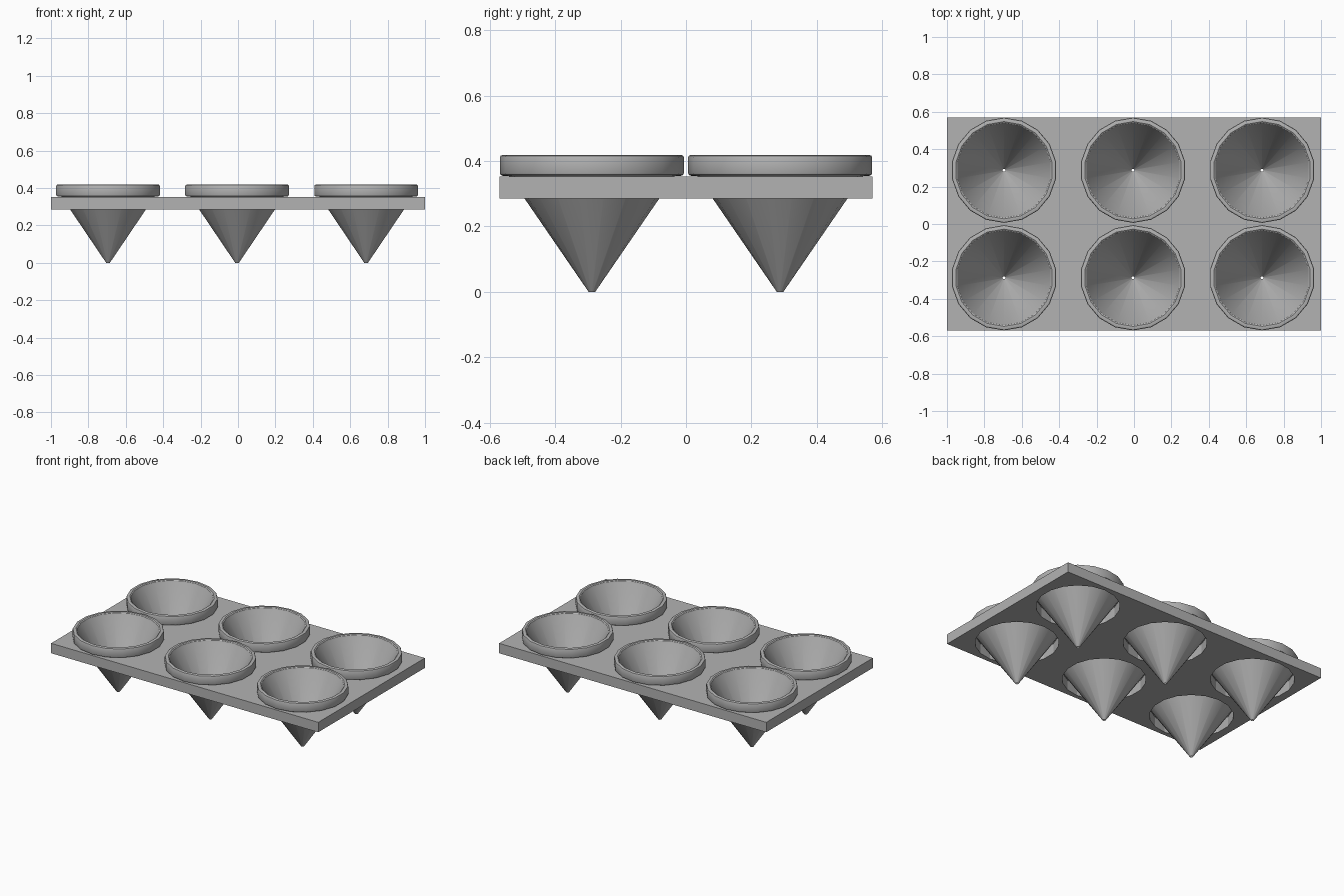
import bpy, bmesh
from math import sin, cos, pi

if "Cube" in bpy.data.objects:
    bpy.data.objects.remove(bpy.data.objects["Cube"])

SIDES = 18
CENTRES = [(x, y) for x in (-0.695, -0.005, 0.685) for y in (-0.2875, 0.2875)]

# Dark grey plastic
grey = bpy.data.materials.new("dark_grey")
grey.diffuse_color = (0.45, 0.45, 0.45, 1)
grey.use_nodes = True
grey.node_tree.nodes["Principled BSDF"].inputs["Base Color"].default_value = grey.diffuse_color


def link(name, bm):
    bmesh.ops.recalc_face_normals(bm, faces=bm.faces)
    mesh = bpy.data.meshes.new(name)
    bm.to_mesh(mesh)
    bm.free()
    mesh.materials.append(grey)
    ob = bpy.data.objects.new(name, mesh)
    bpy.context.collection.objects.link(ob)
    return ob


def lathe(bm, profile, cx=0, cy=0, caps=False):
    # Revolve (radius, z) points, with a vertex on the +y axis
    rings = []
    for r, z in profile:
        rings.append([bm.verts.new((cx + r * sin(2 * pi * i / SIDES),
                                    cy + r * cos(2 * pi * i / SIDES), z))
                      for i in range(SIDES)])
    for a, b in zip(rings, rings[1:]):
        for i in range(SIDES):
            j = (i + 1) % SIDES
            bm.faces.new((a[i], a[j], b[j], b[i]))
    if caps:
        bm.faces.new(rings[0])
        bm.faces.new(rings[-1])


# Flat tray plate
bm = bmesh.new()
bmesh.ops.create_cube(bm, size=1)
for v in bm.verts:
    v.co = (v.co.x * 2, v.co.y * 1.14, 0.3185 + v.co.z * 0.067)
plate = link("tray_plate", bm)

# Round holes that hold the cups
bm = bmesh.new()
for x, y in CENTRES:
    lathe(bm, [(0.255, 0.2), (0.255, 0.5)], x, y, caps=True)
cutter = link("hole_cutter", bm)
cutter.hide_render = True
cutter.hide_set(True)
mod = plate.modifiers.new("holes", 'BOOLEAN')
mod.operation = 'DIFFERENCE'
mod.solver = 'EXACT'
mod.object = cutter

# Conical cups: inner cone, rounded collar above the plate, outer cone, open tip
CUP = [(0.008, 0.0), (0.250, 0.404), (0.253, 0.413), (0.260, 0.418),
       (0.274, 0.418), (0.279, 0.416), (0.2815, 0.410), (0.2815, 0.364),
       (0.279, 0.358), (0.274, 0.355), (0.253, 0.354), (0.010, 0.0)]
for n, (x, y) in enumerate(CENTRES, 1):
    bm = bmesh.new()
    lathe(bm, CUP)
    cup = link(f"cone_cup_{n}", bm)
    cup.location = (x, y, 0)
    bpy.ops.object.select_all(action='DESELECT')
    cup.select_set(True)
    bpy.context.view_layer.objects.active = cup
    bpy.ops.object.shade_smooth_by_angle(angle=pi / 6)
